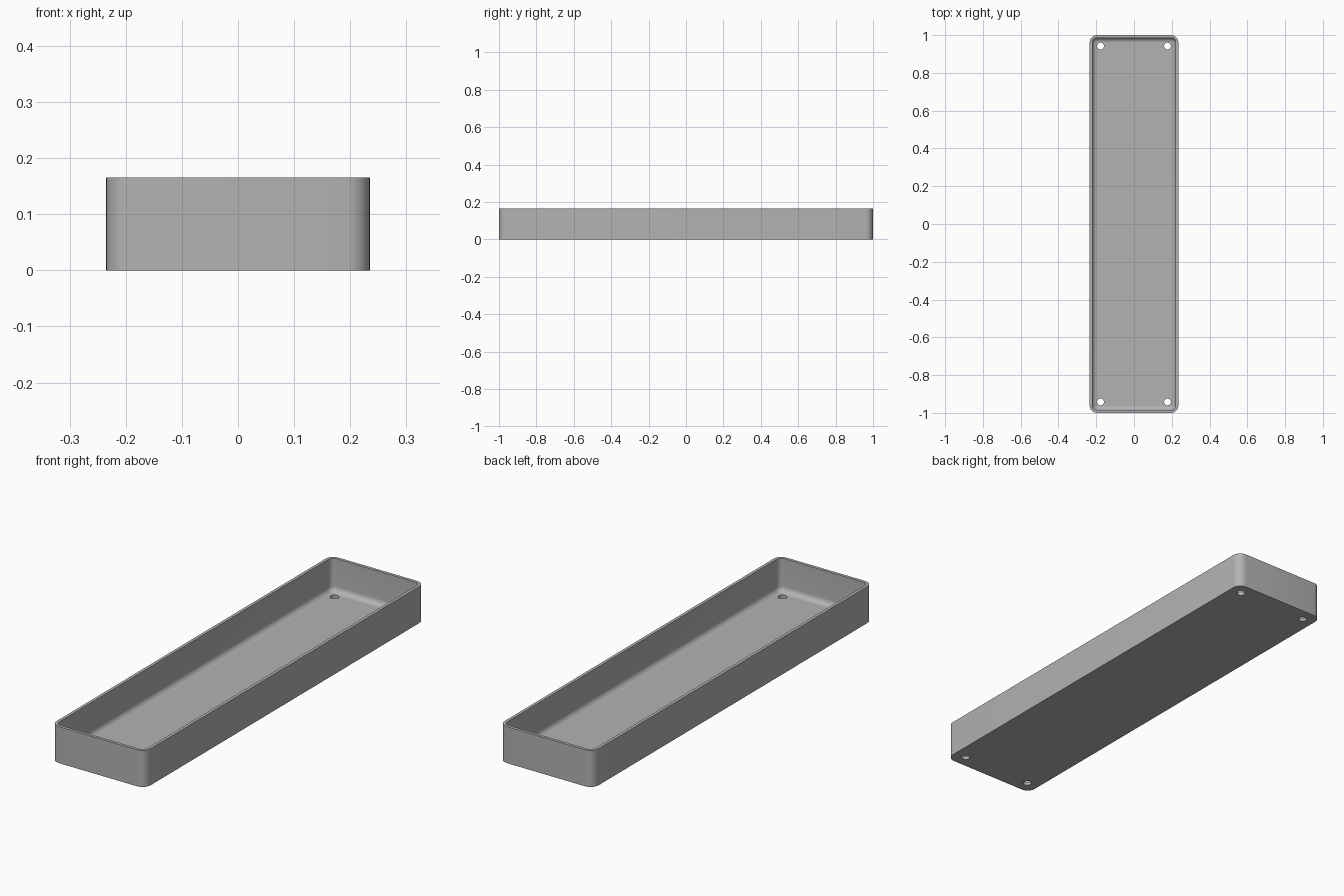
import bpy, bmesh
from math import sin, cos, pi, radians

if "Cube" in bpy.data.objects:
    bpy.data.objects.remove(bpy.data.objects["Cube"], do_unlink=True)

HALF_X, HALF_Y, HEIGHT = 0.235, 1.0, 0.165
CORNER, WALL, FLOOR, FILLET = 0.04, 0.014, 0.015, 0.025
STEPS = 8

grey = bpy.data.materials.new("plain grey")
grey.use_nodes = True
grey.diffuse_color = (0.45, 0.45, 0.45, 1)
grey.node_tree.nodes["Principled BSDF"].inputs["Base Color"].default_value = grey.diffuse_color


def rounded_ring(bm, inset, z):
    """Rounded rectangle of vertices, inset from the outer outline."""
    r = CORNER - inset
    cx, cy = HALF_X - CORNER, HALF_Y - CORNER
    ring = []
    for k, (sx, sy) in enumerate([(1, 1), (-1, 1), (-1, -1), (1, -1)]):
        for i in range(STEPS + 1):
            a = (k + i / STEPS) * pi / 2
            ring.append(bm.verts.new((sx * cx + r * cos(a), sy * cy + r * sin(a), z)))
    return ring


# Tray shell: outer wall, rim, inner wall, floor fillet
profile = [(0, 0), (0, HEIGHT), (WALL, HEIGHT)]
for i in range(STEPS + 1):
    a = i / STEPS * pi / 2
    profile.append((WALL + FILLET * (1 - cos(a)), FLOOR + FILLET * (1 - sin(a))))

bm = bmesh.new()
rings = [rounded_ring(bm, inset, z) for inset, z in profile]
for low, high in zip(rings, rings[1:]):
    n = len(low)
    for i in range(n):
        j = (i + 1) % n
        bm.faces.new((low[i], low[j], high[j], high[i]))
bm.faces.new(rings[0][::-1])
bm.faces.new(rings[-1])
bmesh.ops.recalc_face_normals(bm, faces=bm.faces)
mesh = bpy.data.meshes.new("tray")
bm.to_mesh(mesh)
bm.free()
tray = bpy.data.objects.new("tray", mesh)
bpy.context.collection.objects.link(tray)
mesh.materials.append(grey)

# Screw holes through the floor, one near each corner
for sx in (-1, 1):
    for sy in (-1, 1):
        bpy.ops.mesh.primitive_cylinder_add(vertices=32, radius=0.018, depth=0.12,
                                            location=(sx * 0.177, sy * 0.942, 0.01))
        cutter = bpy.context.object
        cutter.name = "hole_cutter"
        cutter.data.materials.append(grey)
        cutter.hide_render = True
        cut = tray.modifiers.new("screw hole", 'BOOLEAN')
        cut.operation, cut.solver, cut.object = 'DIFFERENCE', 'EXACT', cutter

# Apply the cuts, then drop the cutters
bpy.ops.object.select_all(action='DESELECT')
tray.select_set(True)
bpy.context.view_layer.objects.active = tray
for name in [m.name for m in tray.modifiers]:
    bpy.ops.object.modifier_apply(modifier=name)
for ob in [o for o in bpy.data.objects if o.name.startswith("hole_cutter")]:
    bpy.data.objects.remove(ob, do_unlink=True)
bpy.ops.object.shade_smooth_by_angle(angle=radians(30))
